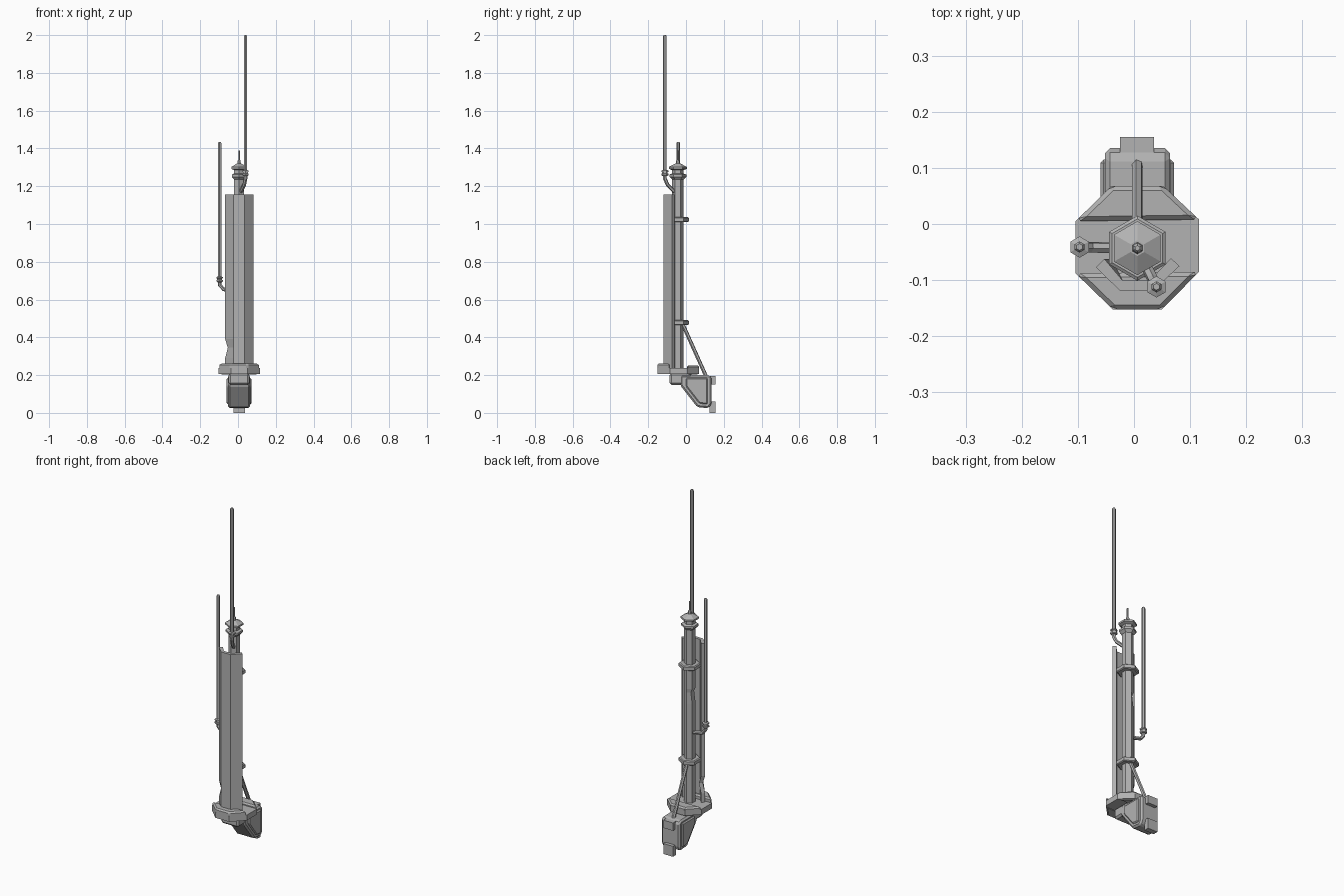
import bpy, bmesh
from math import sin, cos, pi
from mathutils import Vector

if "Cube" in bpy.data.objects:
    bpy.data.objects.remove(bpy.data.objects["Cube"], do_unlink=True)

GREY = (0.45, 0.45, 0.45, 1)
mat = bpy.data.materials.new("grey metal")
mat.use_nodes = True
mat.diffuse_color = GREY
mat.node_tree.nodes["Principled BSDF"].inputs["Base Color"].default_value = GREY

CX, CY = 0.006, -0.043   # mast axis


def finish(name, bm, bevel=0):
    bmesh.ops.recalc_face_normals(bm, faces=bm.faces)
    mesh = bpy.data.meshes.new(name)
    bm.to_mesh(mesh)
    bm.free()
    mesh.materials.append(mat)
    obj = bpy.data.objects.new(name, mesh)
    bpy.context.collection.objects.link(obj)
    if bevel:
        mod = obj.modifiers.new("Bevel", "BEVEL")
        mod.width = bevel
        mod.segments = 1
    return obj


def loft(rings):
    """Skin matching rings of points and cap both ends."""
    bm = bmesh.new()
    rows = [[bm.verts.new(p) for p in ring] for ring in rings]
    n = len(rows[0])
    for a, b in zip(rows, rows[1:]):
        for i in range(n):
            j = (i + 1) % n
            bm.faces.new((a[i], a[j], b[j], b[i]))
    bm.faces.new(rows[0][::-1])
    bm.faces.new(rows[-1])
    return bm


def hexring(x, y, z, r):
    return [(x + r * sin(i * pi / 3), y + r * cos(i * pi / 3), z) for i in range(6)]


def turned(name, x, y, profile):
    """Six-sided turned part from (radius, height) pairs."""
    return finish(name, loft([hexring(x, y, z, r) for r, z in profile]))


def prism(name, outline, heights, bevel=0, dent=None):
    bm = loft([[(x, y, z) for x, y in outline] for z in heights])
    if dent:
        dent(bm)
    return finish(name, bm, bevel)


def tube(name, path, r):
    """Six-sided tube along a path."""
    pts = [Vector(p) for p in path]
    rings = []
    for i, p in enumerate(pts):
        d = (pts[min(i + 1, len(pts) - 1)] - pts[max(i - 1, 0)]).normalized()
        u = d.cross(Vector((0.3, 1, 0.1))).normalized()
        v = d.cross(u)
        rings.append([p + r * (u * cos(k * pi / 3) + v * sin(k * pi / 3)) for k in range(6)])
    return finish(name, loft(rings))


def box(name, lo, hi, bevel=0):
    outline = [(lo[0], lo[1]), (hi[0], lo[1]), (hi[0], hi[1]), (lo[0], hi[1])]
    return prism(name, outline, (lo[2], hi[2]), bevel)


def side_slab(name, outline, x0, x1, bevel=0):
    """Side outline in y, z spanning x0 to x1."""
    return finish(name, loft([[(x, y, z) for y, z in outline] for x in (x0, x1)]), bevel)


def push(z, depth, xmax):
    """Dent the right-hand side at one height."""
    def apply(bm):
        for v in bm.verts:
            if abs(v.co.z - z) < 0.001 and v.co.x < xmax:
                v.co.x += depth
    return apply


# Mast with a dent on its right side
bm = loft([hexring(CX, CY, z, 0.03) for z in (0.2, 0.81, 0.875, 0.895, 1.27)])
push(0.875, 0.009, -0.015)(bm)
finish("mast", bm)

# Mast head: two flanges, a cone and a short spike
turned("mast_head", CX, CY, [(0.03, 1.235), (0.045, 1.25), (0.045, 1.262), (0.03, 1.267),
                             (0.03, 1.285), (0.048, 1.292), (0.048, 1.302), (0.014, 1.32)])
turned("head_spike", CX, CY, [(0.011, 1.315), (0.009, 1.335), (0.005, 1.34), (0.005, 1.39)])

# Clamps round the mast
for name, z in (("lower_clamp", 0.478), ("upper_clamp", 1.023)):
    turned(name, CX, CY, [(0.052, z - 0.013), (0.058, z - 0.009),
                          (0.058, z + 0.009), (0.052, z + 0.013)])

# Folded front shield, open to the back
shield = [(-0.068, -0.077), (-0.025, -0.119), (0.034, -0.119), (0.081, -0.075),
          (0.066, -0.061), (0.028, -0.101), (-0.02, -0.101), (-0.053, -0.062)]
prism("front_shield", shield, (0.235, 0.29, 0.345, 0.39, 1.155),
      dent=push(0.345, 0.014, -0.05))

# Eight-sided base plate with raised front and back rims
left, right = 0.116, -0.104
front_edge = [(right, -0.088), (-0.038, -0.152), (0.05, -0.152), (left, -0.085)]
back_edge = [(left, 0.008), (0.052, 0.068), (-0.04, 0.068), (right, 0.005)]
prism("base_plate", front_edge + back_edge, (0.207, 0.238))
prism("front_rim", front_edge, (0.205, 0.262), 0.008)
prism("back_rim", back_edge, (0.203, 0.252), 0.008)

# Wall bracket: wedge body, cheek plates, neck and mounting feet
body = [(-0.03, 0.2), (-0.03, 0.145), (0.06, 0.03), (0.12, 0.025), (0.135, 0.045),
        (0.135, 0.19), (0.12, 0.2)]
side_slab("bracket_body", body, -0.052, 0.064, 0.009)
cheek = [(0.0, 0.185), (0.0, 0.14), (0.07, 0.05), (0.115, 0.045), (0.115, 0.185)]
side_slab("bracket_cheeks", cheek, -0.06, 0.071, 0.006)
box("bracket_neck", (-0.05, -0.087, 0.148), (0.061, 0.03, 0.21), 0.01)
for name, z0, z1 in (("lower_foot", 0, 0.06), ("upper_foot", 0.15, 0.195)):
    box(name, (-0.025, 0.125, z0), (0.036, 0.155, z1))

# Diagonal strut
tube("diagonal_strut", [(CX, -0.02, 0.475), (CX, 0.108, 0.19)], 0.01)

# Whip aerials: elbow tube, collar and rod
def aerial(name, x, y, z, top, root):
    out = Vector((x, y, z - 0.035))
    tube(name + "_elbow", [root, out.lerp(Vector(root), 0.25) - Vector((0, 0, 0.008)),
                           out + Vector((0, 0, 0.008)), (x, y, z)], 0.010)
    turned(name + "_collar", x, y, [(0.013, z - 0.014), (0.019, z - 0.01), (0.019, z - 0.002),
                                    (0.015, z), (0.015, z + 0.006), (0.019, z + 0.008),
                                    (0.019, z + 0.014), (0.01, z + 0.018)])
    turned(name + "_rod", x, y, [(0.010, z), (0.010, top - 0.006), (0.006, top)])


aerial("tall_aerial", 0.04, -0.112, 1.268, 2.0, (0.012, -0.055, 1.165))
aerial("short_aerial", -0.097, -0.041, 0.705, 1.435, (-0.015, -0.043, 0.64))
